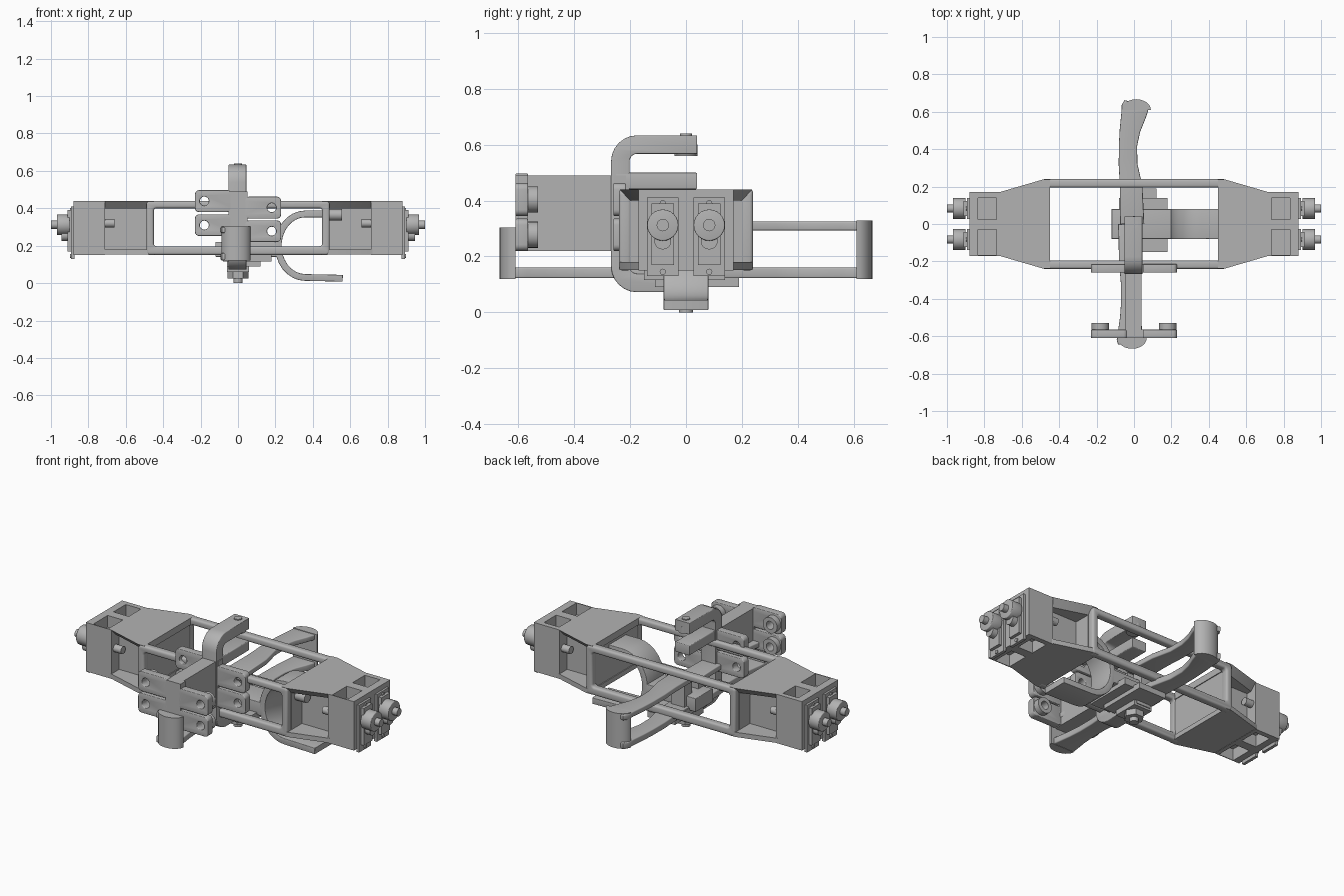
import bpy, bmesh, math
from mathutils import Vector

cube = bpy.data.objects.get("Cube")
if cube:
    bpy.data.objects.remove(cube, do_unlink=True)

grey = bpy.data.materials.new("plain grey")
grey.use_nodes = True
COL = (0.45, 0.45, 0.45, 1)
grey.diffuse_color = COL
grey.node_tree.nodes["Principled BSDF"].inputs["Base Color"].default_value = COL

# maps profile (u, v) and depth w to x, y, z
AXES = {'x': lambda u, v, w: (w, u, v),
        'y': lambda u, v, w: (u, w, v),
        'z': lambda u, v, w: (u, v, w)}


def finish(name, bm):
    bmesh.ops.remove_doubles(bm, verts=bm.verts, dist=1e-5)
    bmesh.ops.recalc_face_normals(bm, faces=bm.faces)
    me = bpy.data.meshes.new(name)
    bm.to_mesh(me)
    bm.free()
    me.materials.append(grey)
    ob = bpy.data.objects.new(name, me)
    bpy.context.collection.objects.link(ob)
    bpy.ops.object.select_all(action='DESELECT')
    ob.select_set(True)
    bpy.context.view_layer.objects.active = ob
    bpy.ops.object.shade_smooth_by_angle(angle=math.radians(35))
    return ob


def prism(name, loops, axis, a, b, bevel=0.0):
    """Extrude an outline (first loop) with holes (other loops) from a to b."""
    cu = bpy.data.curves.new(name, 'CURVE')
    cu.dimensions, cu.fill_mode = '2D', 'BOTH'
    cu.extrude = abs(b - a) / 2 - bevel
    cu.bevel_depth, cu.bevel_resolution, cu.offset = bevel, 2, -bevel
    for loop in loops:
        sp = cu.splines.new('POLY')
        sp.points.add(len(loop) - 1)
        for p, (u, v) in zip(sp.points, loop):
            p.co = (u, v, 0, 1)
        sp.use_cyclic_u = True
    tmp = bpy.data.objects.new("tmp", cu)
    bpy.context.collection.objects.link(tmp)
    dg = bpy.context.evaluated_depsgraph_get()
    me = bpy.data.meshes.new_from_object(tmp.evaluated_get(dg))
    bm = bmesh.new()
    bm.from_mesh(me)
    bpy.data.objects.remove(tmp, do_unlink=True)
    bpy.data.meshes.remove(me)
    for v in bm.verts:
        v.co = AXES[axis](v.co.x, v.co.y, v.co.z + (a + b) / 2)
    return finish(name, bm)


def rrect(u0, u1, v0, v1, r=0.0):
    u0, u1 = sorted((u0, u1))
    if r <= 0:
        return [(u0, v0), (u1, v0), (u1, v1), (u0, v1)]
    pts = []
    for cu, cv, t in ((u1 - r, v1 - r, 0), (u0 + r, v1 - r, 90),
                      (u0 + r, v0 + r, 180), (u1 - r, v0 + r, 270)):
        for i in range(6):
            g = math.radians(t + 18 * i)
            pts.append((cu + r * math.cos(g), cv + r * math.sin(g)))
    return pts


def circle(u, v, r, n=24):
    return [(u + r * math.cos(i * math.tau / n), v + r * math.sin(i * math.tau / n)) for i in range(n)]


def box(name, x0, x1, y0, y1, z0, z1, bevel=0.0):
    return prism(name, [rrect(x0, x1, y0, y1)], 'z', z0, z1, bevel)


def band(path, w):
    """Outline of a strip of width w (number, or one per point) along a path."""
    left, right = [], []
    for i, p in enumerate(path):
        d = (Vector(path[min(i + 1, len(path) - 1)]) - Vector(path[max(i - 1, 0)])).normalized()
        h = (w[i] if isinstance(w, list) else w) / 2
        left.append((p[0] - d.y * h, p[1] + d.x * h))
        right.append((p[0] + d.y * h, p[1] - d.x * h))
    return left + right[::-1]


# front and back window frames of the chassis
for s, side in ((-1, "front"), (1, "back")):
    prism(side + "_frame", [rrect(-0.49, 0.49, 0.15, 0.44, 0.02),
                            rrect(-0.45, 0.45, 0.197, 0.4, 0.015)], 'y', s * 0.195, s * 0.24, 0.012)

# chassis ends, mirrored in x
for s, side in ((1, "left"), (-1, "right")):
    # top plate with undercut edges
    bm = bmesh.new()
    for z, outline in ((0.44, ((0.45, 0.237), (0.49, 0.237), (0.72, 0.17))),
                       (0.40, ((0.45, 0.20), (0.49, 0.20), (0.72, 0.13)))):
        for x, y in outline:
            for m in (-1, 1):
                bm.verts.new((s * x, m * y, z))
    bmesh.ops.convex_hull(bm, input=bm.verts)
    finish(side + "_top_plate", bm)
    prism(side + "_bottom_plate", [[(s * x, y) for x, y in (
        (0.45, -0.237), (0.49, -0.237), (0.72, -0.17), (0.72, 0.17), (0.49, 0.237), (0.45, 0.237))]],
        'z', 0.152, 0.18)
    # walls inside the side pockets
    box(side + "_bulkhead", s * 0.455, s * 0.49, -0.2, 0.2, 0.16, 0.42)
    box(side + "_pocket_web", s * 0.48, s * 0.72, -0.1, 0.1, 0.17, 0.41)
    # end block with square sockets on top and bottom
    sockets = [rrect(s * 0.735, s * 0.835, y0, y1) for y0, y1 in ((0.025, 0.14), (-0.165, -0.03))]
    prism(side + "_end_block", [rrect(s * 0.71, s * 0.88, -0.17, 0.17)] + sockets, 'z', 0.15, 0.44)
    box(side + "_socket_floor", s * 0.73, s * 0.85, -0.168, 0.168, 0.22, 0.37)
    for m in (-1, 1):
        prism(side + "_pocket_pin", [circle(m * 0.135, 0.32, 0.022)], 'x', s * 0.66, s * 0.72)
        # end fittings: rail, step and roller
        y = m * 0.083
        box(side + "_end_rail", s * 0.875, s * 0.893, y - 0.056, y + 0.056, 0.13, 0.41)
        box(side + "_rail_step", s * 0.89, s * 0.912, y - 0.04, y + 0.04, 0.17, 0.39)
        prism(side + "_lower_lobe", [circle(y, 0.255, 0.03)], 'x', s * 0.9, s * 0.945)
        prism(side + "_roller", [circle(y, 0.312, 0.056)], 'x', s * 0.9, s * 0.968, 0.004)
        prism(side + "_roller_axle", [circle(y, 0.312, 0.022)], 'x', s * 0.96, s)
        for z in (0.145, 0.39):
            prism(side + "_rail_screw", [circle(y, z, 0.011, 12)], 'x', s * 0.89, s * 0.899)
prism("bulkhead_knob", [circle(-0.14, 0.365, 0.03)], 'x', 0.485, 0.555)

# two bracket plates of four drilled lugs, joined by a long web
LUGS = ((-1, 0.38, 0.497), (-1, 0.252, 0.368), (1, 0.345, 0.462), (1, 0.22, 0.335))
for y0, y1, side in ((-0.61, -0.565, "front"), (-0.26, -0.215, "rear")):
    for s, z0, z1 in LUGS:
        hx, hz = s * 0.18, (z0 + z1) / 2
        prism(side + "_lug", [rrect(s * 0.035, s * 0.23, z0, z1, 0.022),
                              circle(hx, hz, 0.024)], 'y', y0, y1, 0.004)
        if side == "front":
            prism("lug_boss", [circle(hx, hz, 0.047), circle(hx, hz, 0.024)], 'y', -0.57, -0.53)
    box(side + "_bracket_core", -0.05, 0.05, y0, y1, 0.225, 0.49)
prism("bracket_web", [rrect(-0.61, -0.22, 0.22, 0.49)], 'x', -0.045, 0.04)


# C-shaped clamp standing on the front rail
def bend(cy, cz, r, t0, t1):
    return [(cy + r * math.cos(math.radians(t0 + (t1 - t0) * i / 6)),
             cz + r * math.sin(math.radians(t0 + (t1 - t0) * i / 6))) for i in range(7)]


clamp = [(0.04, 0.6)] + bend(-0.175, 0.54, 0.06, 90, 180) + bend(-0.175, 0.165, 0.06, 180, 270) + [(0.08, 0.105)]
prism("clamp", [band(clamp, 0.066)], 'x', -0.052, 0.045, 0.004)
box("clamp_lower_jaw", -0.05, 0.045, -0.25, 0.04, 0.44, 0.5, 0.006)
prism("clamp_tip", [circle(0, 0, 0.042)], 'z', 0.56, 0.6)
prism("clamp_pin", [circle(0, 0, 0.022)], 'z', 0.59, 0.639)

# central hub and stepped underside
box("hub_block", -0.12, 0.21, -0.08, 0.08, 0.14, 0.22, 0.004)
box("underside_step_wide", -0.08, 0.18, -0.15, 0.14, 0.115, 0.155)
box("underside_step_long", -0.06, 0.12, -0.11, 0.19, 0.09, 0.125)
box("underside_step_small", -0.06, 0.06, -0.08, 0.075, 0.06, 0.1)
prism("pivot_nut", [circle(0, 0, 0.055, 6)], 'z', 0.025, 0.07)
prism("pivot_bolt", [circle(0, 0, 0.025)], 'z', 0.0, 0.05)

# broad C-shaped spring beside the hub
arc = [(0.36 + 0.145 * math.cos(math.radians(t)), 0.2 + 0.17 * math.sin(math.radians(t)))
       for t in range(90, 271, 12)]
prism("spring_strip", [band([(0.45, 0.37)] + arc + [(0.56, 0.026)], 0.036)], 'y', -0.08, 0.08, 0.003)

# curved twin levers reaching out to the back and front, closed by a rounded tip
BACK = [(-0.01, 0.0), (-0.015, 0.2), (-0.032, 0.32), (-0.032, 0.42), (-0.022, 0.5),
        (-0.005, 0.57), (0.005, 0.62), (0.012, 0.645)]
FRONT = [(-0.02, -y) for x, y in BACK]
WIDE = [0.13, 0.12, 0.1, 0.098, 0.11, 0.13, 0.145, 0.13]
for path, side, top in ((BACK, "back", 0.325), (FRONT, "front", 0.3)):
    outline = band(path, WIDE)
    s = 1 if side == "back" else -1
    for z0, z1, part in ((0.122, 0.16, "lower"), (top - 0.032, top, "upper")):
        prism(f"{side}_{part}_lever", [outline], 'z', z0, z1, 0.006)
    tip_x = 0.012 if s > 0 else -0.01
    tip = [(tip_x + 0.078 * math.cos(math.radians(t)), s * (0.61 + 0.057 * math.sin(math.radians(t))))
           for t in range(0, 181, 15)]
    prism(side + "_lever_tip", [tip], 'z', 0.12, top + 0.003)
    box(side + "_lever_spine", -0.06, 0.03, s * 0.03, s * 0.1, 0.14, top - 0.01)
